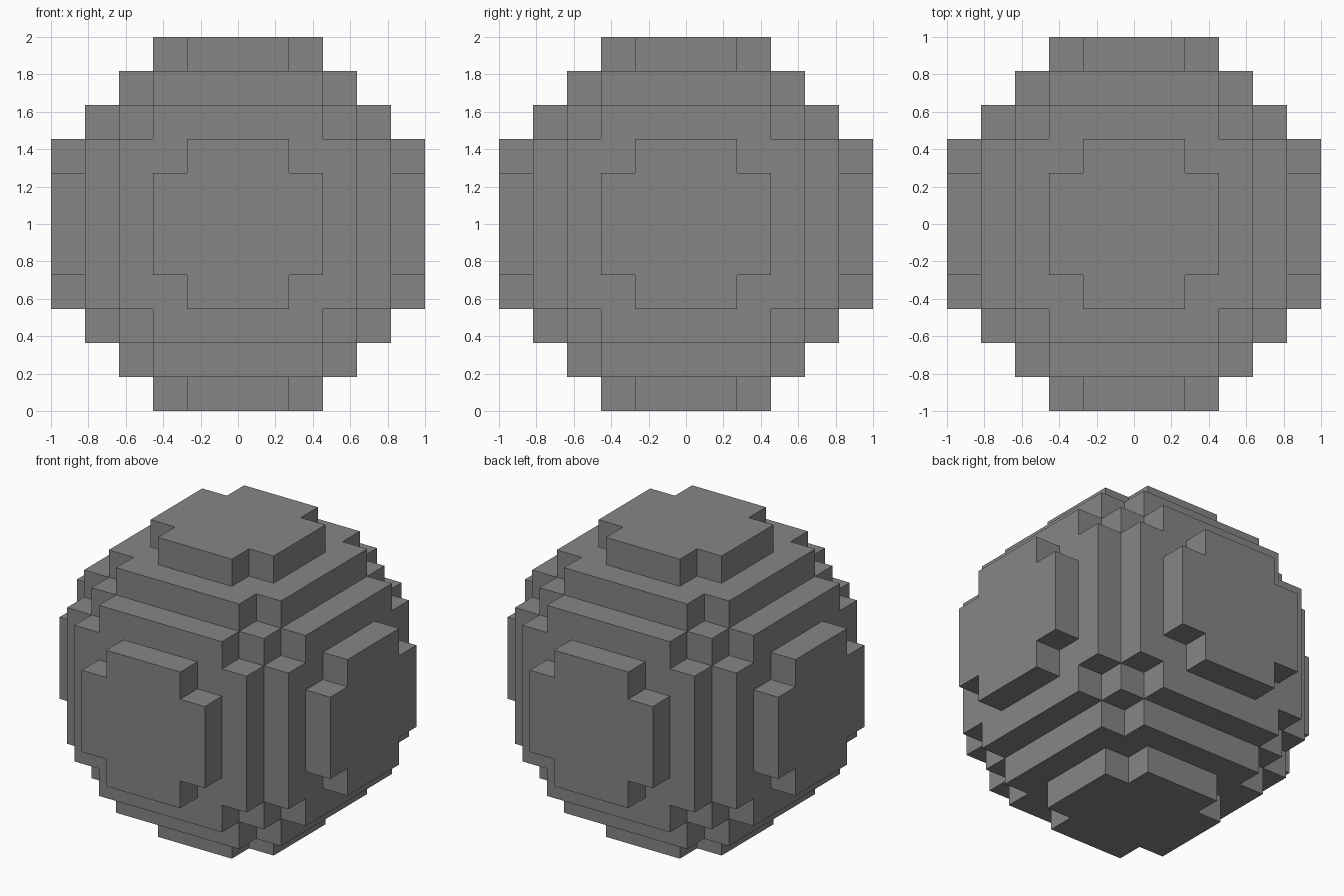
import bpy
import bmesh
import math
from itertools import product
from mathutils import Vector

RADIUS = 5.5              # ball radius, counted in blocks
CELL = 1 / RADIUS         # edge length of one block
SPAN = range(-5, 6)
AXES = [Vector(a) for a in ((1, 0, 0), (0, 1, 0), (0, 0, 1))]


def is_solid(cell):
    """A block is filled when its centre lies inside the ball."""
    return cell.length_squared <= RADIUS ** 2


def add_block_face(bm, cell, axis, sign):
    """Add one square on the given side of a block, facing outward."""
    normal = AXES[axis] * sign
    u, v = AXES[(axis + 1) % 3], AXES[(axis + 2) % 3] * sign
    middle = cell + normal / 2
    corners = [middle + (u * a + v * b) / 2
               for a, b in ((-1, -1), (1, -1), (1, 1), (-1, 1))]
    bm.faces.new([bm.verts.new(c * CELL + AXES[2]) for c in corners])


def make_material(name, value):
    mat = bpy.data.materials.new(name)
    mat.use_nodes = True
    colour = (value, value, value, 1)
    mat.diffuse_color = colour
    mat.node_tree.nodes["Principled BSDF"].inputs["Base Color"].default_value = colour
    return mat


if "Cube" in bpy.data.objects:
    bpy.data.objects.remove(bpy.data.objects["Cube"], do_unlink=True)

# Stepped block ball: only the exposed sides of the blocks
bm = bmesh.new()
for position in product(SPAN, repeat=3):
    cell = Vector(position)
    if not is_solid(cell):
        continue
    for axis, sign in product(range(3), (-1, 1)):
        if not is_solid(cell + AXES[axis] * sign):
            add_block_face(bm, cell, axis, sign)

# Join the squares into large flat terraces
bmesh.ops.remove_doubles(bm, verts=bm.verts, dist=CELL / 100)
bmesh.ops.dissolve_limit(bm, angle_limit=math.radians(1),
                         verts=bm.verts, edges=bm.edges)

mesh = bpy.data.meshes.new("block_ball")
bm.to_mesh(mesh)
bm.free()
mesh.materials.append(make_material("stone grey", 0.24))
ball = bpy.data.objects.new("block_ball", mesh)
bpy.context.collection.objects.link(ball)
